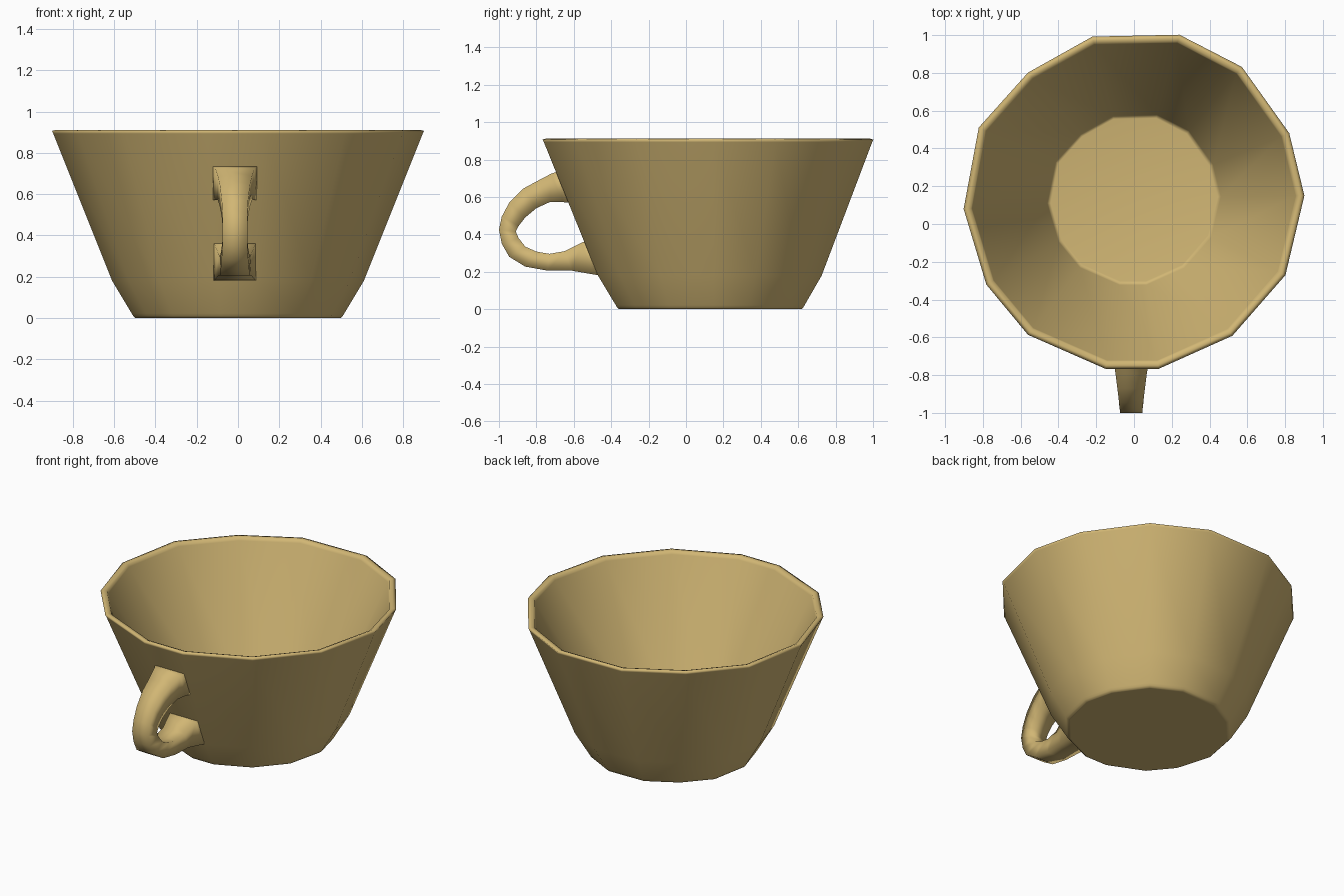
import bpy, bmesh, math

clay = bpy.data.materials.new("tan_clay")
clay.diffuse_color = (0.64, 0.47, 0.175, 1)


def loft(name, rings):
    """Skin a list of equal-length point rings, cap both ends, shade smooth."""
    bm = bmesh.new()
    loops = [[bm.verts.new(p) for p in ring] for ring in rings]
    n = len(loops[0])
    for a, b in zip(loops, loops[1:]):
        for i in range(n):
            j = (i + 1) % n
            bm.faces.new((a[i], a[j], b[j], b[i]))
    bm.faces.new(loops[0])
    bm.faces.new(loops[-1])
    bmesh.ops.recalc_face_normals(bm, faces=bm.faces)
    for f in bm.faces:
        f.smooth = True
    mesh = bpy.data.meshes.new(name)
    bm.to_mesh(mesh)
    bm.free()
    mesh.materials.append(clay)
    ob = bpy.data.objects.new(name, mesh)
    bpy.context.collection.objects.link(ob)
    return ob


# Cup body: hand-cut 14-sided rim outline, scaled along a wall profile
outline = [(0.24, 1.0), (0.57, 0.83), (0.82, 0.48), (0.90, 0.15), (0.80, -0.27),
           (0.52, -0.59), (0.13, -0.765), (-0.15, -0.765), (-0.56, -0.585),
           (-0.78, -0.32), (-0.90, 0.08), (-0.82, 0.51), (-0.56, 0.80), (-0.22, 0.99)]
# (radius, height): outside from the base up, over the rim, then down inside.
# Tight ring pairs keep the base and floor edges crisp.
profile = [(0.485, 0.0), (0.497, 0.0), (0.508, 0.01), (0.515, 0.022),
           (0.61, 0.18), (0.895, 0.893), (0.902, 0.907),
           (0.882, 0.912), (0.862, 0.905), (0.856, 0.89),
           (0.460, 0.08), (0.452, 0.062), (0.44, 0.06)]


def cup_ring(r, z):
    """Rim outline scaled to radius r; its centre drifts back near the base."""
    s = r / 0.9
    cy = 0.118 + 0.012 * (1 - z / 0.912)
    return [(x * s, cy + (y - 0.118) * s, z) for x, y in outline]


loft("cup_body", [cup_ring(r, z) for r, z in profile])

# Handle: outer (y, z), inner (y, z) and half width of each square section
sections = [
    ((-0.675, 0.74), (-0.60, 0.57), 0.115),
    ((-0.72, 0.725), (-0.66, 0.572), 0.095),
    ((-0.79, 0.688), (-0.73, 0.572), 0.083),
    ((-0.87, 0.645), (-0.80, 0.54), 0.073),
    ((-0.945, 0.57), (-0.86, 0.49), 0.064),
    ((-0.985, 0.495), (-0.895, 0.445), 0.06),
    ((-1.0, 0.425), (-0.91, 0.415), 0.06),
    ((-0.985, 0.35), (-0.895, 0.38), 0.06),
    ((-0.945, 0.28), (-0.86, 0.335), 0.065),
    ((-0.86, 0.228), (-0.80, 0.308), 0.07),
    ((-0.74, 0.206), (-0.73, 0.296), 0.073),
    ((-0.61, 0.206), (-0.65, 0.31), 0.08),
    ((-0.49, 0.185), (-0.56, 0.355), 0.098),
    ((-0.455, 0.18), (-0.52, 0.37), 0.105),
]


def handle_ring(outer, inner, half):
    """Four corners across the outer and inner edge of the handle."""
    x0, x1 = -0.015 - half, -0.015 + half
    return [(x0, *outer), (x1, *outer), (x1, *inner), (x0, *inner)]


loft("handle", [handle_ring(*s) for s in sections])
